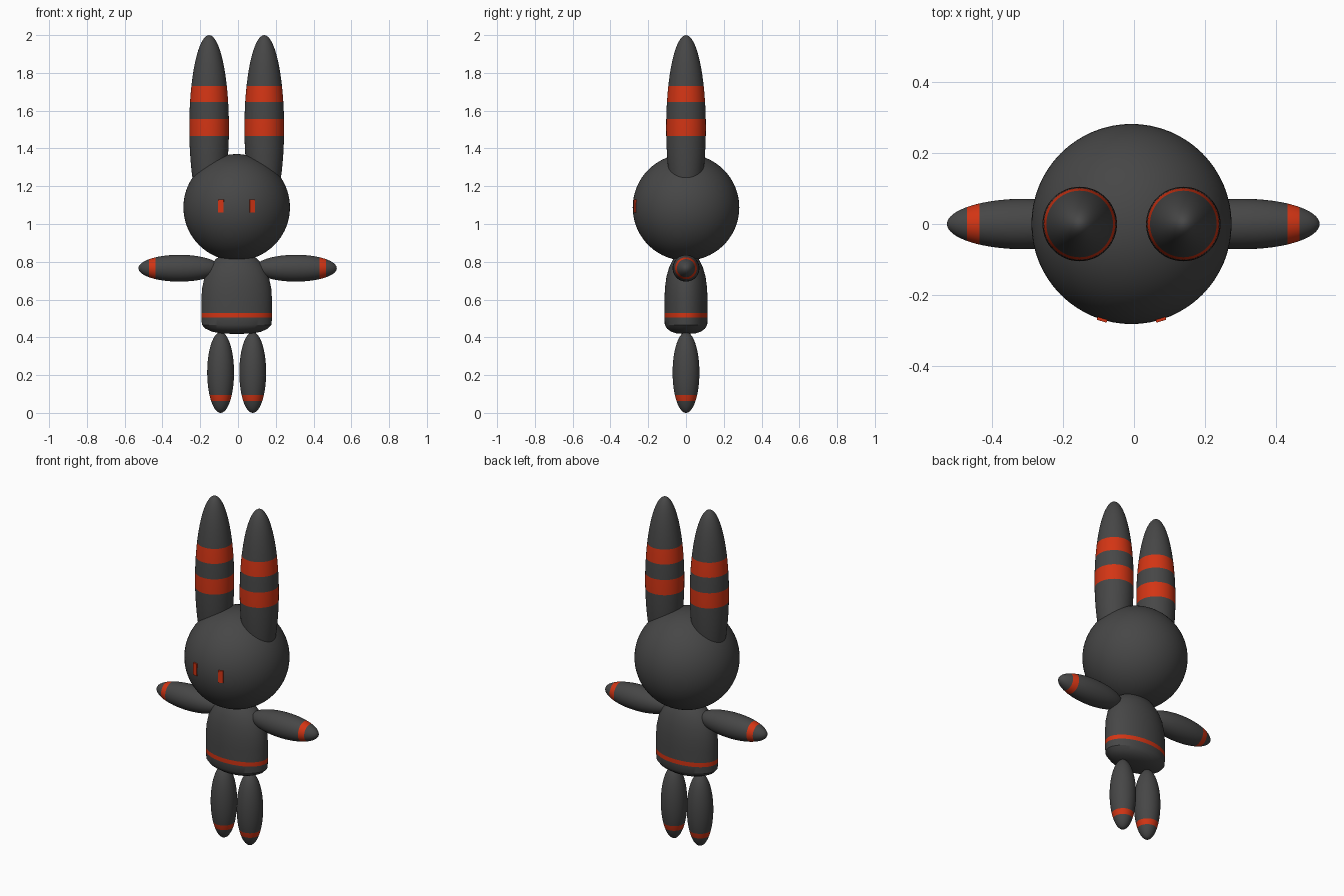
import bpy, bmesh, math
from mathutils import Matrix, Vector

if "Cube" in bpy.data.objects:
    bpy.data.objects.remove(bpy.data.objects["Cube"], do_unlink=True)


def material(name, rgb):
    m = bpy.data.materials.new(name)
    m.use_nodes = True
    m.diffuse_color = (*rgb, 1)
    m.node_tree.nodes["Principled BSDF"].inputs["Base Color"].default_value = (*rgb, 1)
    return m


DARK = material("charcoal", (0.062, 0.062, 0.062))
RED = material("orange_red", (0.65, 0.035, 0.007))
SEGMENTS = 64
MID = -0.007          # the model's mirror line


def finish(bm, name, mats):
    bmesh.ops.recalc_face_normals(bm, faces=bm.faces)
    mesh = bpy.data.meshes.new(name)
    bm.to_mesh(mesh)
    bm.free()
    for m in mats:
        mesh.materials.append(m)
    ob = bpy.data.objects.new(name, mesh)
    bpy.context.collection.objects.link(ob)
    bpy.ops.object.select_all(action='DESELECT')
    ob.select_set(True)
    bpy.context.view_layer.objects.active = ob
    bpy.ops.object.shade_smooth_by_angle(angle=math.radians(30))
    return ob


def revolve(name, profile, bands, matrix):
    """Turn a (radius, z) profile round z and colour the z bands red."""
    bm = bmesh.new()
    verts = [bm.verts.new((r, 0, z)) for r, z in profile]
    edges = [bm.edges.new(pair) for pair in zip(verts, verts[1:])]
    bmesh.ops.spin(bm, geom=verts + edges, cent=(0, 0, 0), axis=(0, 0, 1),
                   angle=math.tau, steps=SEGMENTS, use_merge=True)
    bmesh.ops.remove_doubles(bm, verts=bm.verts, dist=1e-5)
    for f in bm.faces:
        z = f.calc_center_median().z
        f.material_index = int(any(lo < z < hi for lo, hi in bands))
    bm.transform(matrix)
    return finish(bm, name, [DARK, RED])


def ellipsoid(name, radius, half, bands, matrix, rows=32):
    """Long ellipsoid along z with extra rows at the band edges."""
    angles = [math.pi * (i / rows - 0.5) for i in range(rows + 1)]
    angles += [math.asin(z / half) for band in bands for z in band]
    profile = [(max(0, radius * math.cos(a)), half * math.sin(a)) for a in sorted(angles)]
    return revolve(name, profile, bands, matrix)


# Head
HEAD = Vector((MID, 0, 1.088))
HEAD_R = 0.282
ellipsoid("head", HEAD_R, HEAD_R, [], Matrix.Translation(HEAD), 48)

# Torso: flattened dome with a rounded underside and a hem stripe
torso = [(0, 0.418), (0.08, 0.42), (0.13, 0.43), (0.165, 0.446), (0.184, 0.466),
         (0.187, 0.505), (0.187, 0.53), (0.187, 0.6), (0.183, 0.66), (0.17, 0.72),
         (0.147, 0.77), (0.11, 0.815), (0.06, 0.845), (0, 0.855)]
revolve("torso", torso, [(0.505, 0.53)],
        Matrix.Translation((MID, 0, 0)) @ Matrix.Diagonal((1, 0.61, 1, 1)))

for side, label in ((1, "left"), (-1, "right")):
    # Ears with two broad stripes
    ellipsoid(label + "_ear", 0.105, 0.49, [(-0.045, 0.045), (0.135, 0.22)],
              Matrix.Translation((MID + side * 0.146, 0, 1.51)))

    # Arms pointing outwards, striped near the tip
    ellipsoid(label + "_arm", 0.071, 0.217, [(0.126, 0.16)],
              Matrix.Translation((side * 0.308 - 0.002, 0, 0.766))
              @ Matrix.Rotation(side * math.pi / 2, 4, 'Y'))

    # Legs with an ankle stripe
    ellipsoid(label + "_leg", 0.071, 0.214, [(-0.15, -0.119)],
              Matrix.Translation((MID + side * 0.085, 0, 0.214)))

    # Eyes: thin plates set against the head
    turn = side * math.asin(0.083 / HEAD_R)
    bm = bmesh.new()
    bmesh.ops.create_cube(bm, size=1)
    bm.transform(Matrix.Translation(HEAD) @ Matrix.Rotation(turn, 4, 'Z')
                 @ Matrix.Translation((0, -HEAD_R, 0.008))
                 @ Matrix.Diagonal((0.029, 0.009, 0.07, 1)))
    finish(bm, label + "_eye", [RED])
